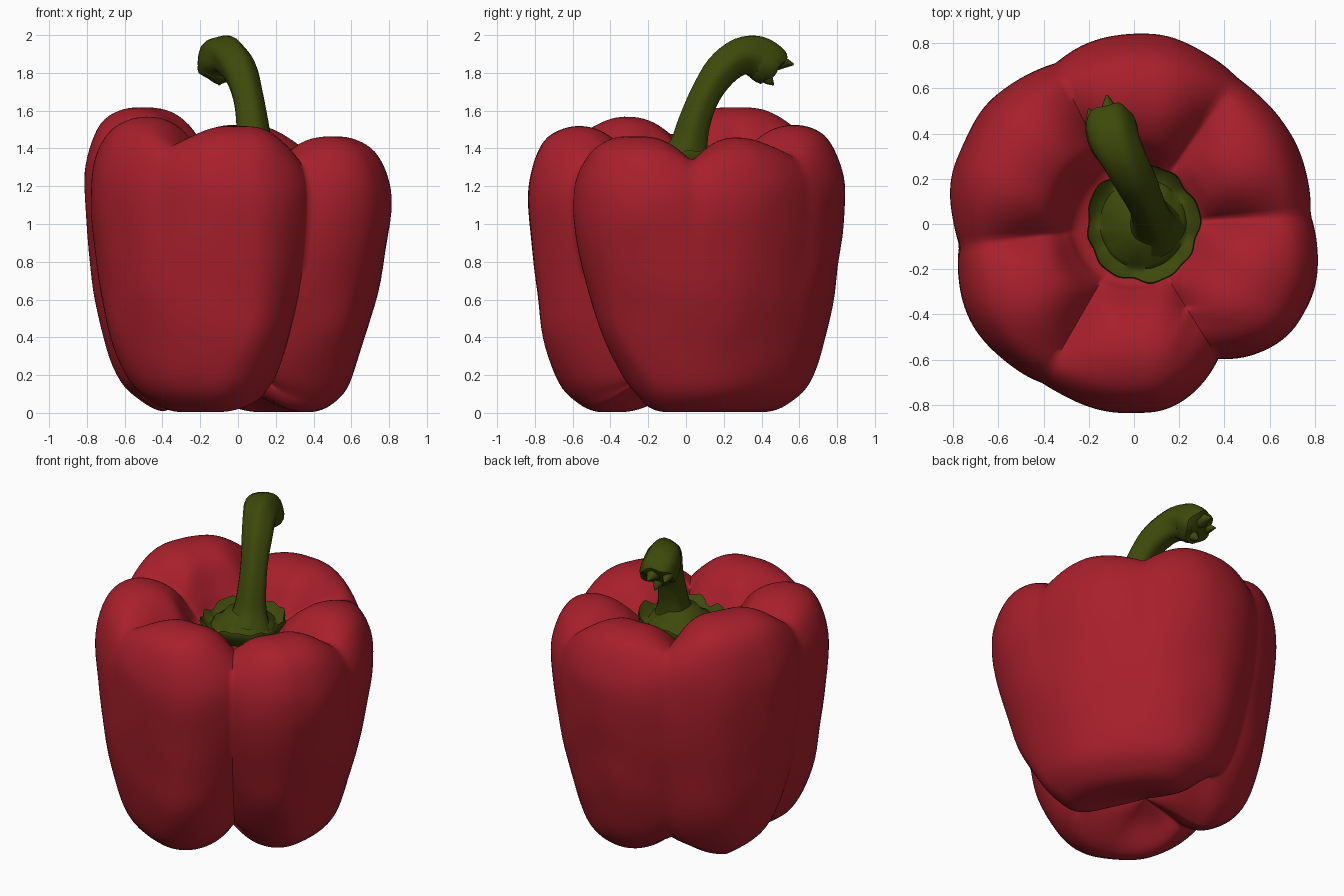
import bpy, bmesh, math
from mathutils import Vector, noise

cube = bpy.data.objects.get("Cube")
if cube:
    bpy.data.objects.remove(cube, do_unlink=True)


def make_material(name, rgb):
    mat = bpy.data.materials.new(name)
    mat.use_nodes = True
    mat.diffuse_color = (*rgb, 1)
    mat.node_tree.nodes["Principled BSDF"].inputs["Base Color"].default_value = (*rgb, 1)
    return mat


red = make_material("pepper red", (0.39, 0.014, 0.025))
green = make_material("stem green", (0.047, 0.066, 0.003))


def loft(name, rings, mat, angle=60):
    """Skin a list of closed rings; the end rings are capped."""
    bm = bmesh.new()
    rows = [[bm.verts.new(p) for p in ring] for ring in rings]
    n = len(rows[0])
    for a, b in zip(rows, rows[1:]):
        for i in range(n):
            j = (i + 1) % n
            bm.faces.new((a[i], a[j], b[j], b[i]))
    bm.faces.new(rows[0][::-1])
    bm.faces.new(rows[-1])
    bmesh.ops.remove_doubles(bm, verts=bm.verts, dist=0.0001)
    bmesh.ops.recalc_face_normals(bm, faces=bm.faces)
    mesh = bpy.data.meshes.new(name)
    bm.to_mesh(mesh)
    bm.free()
    mesh.materials.append(mat)
    obj = bpy.data.objects.new(name, mesh)
    bpy.context.collection.objects.link(obj)
    bpy.ops.object.select_all(action="DESELECT")
    obj.select_set(True)
    bpy.context.view_layer.objects.active = obj
    bpy.ops.object.shade_smooth_by_angle(angle=math.radians(angle))
    return obj


def smooth_path(points, steps):
    """Catmull-Rom samples through tuples of any length."""
    pts = [points[0]] + list(points) + [points[-1]]
    out = []
    for a, b, c, d in zip(pts, pts[1:], pts[2:], pts[3:]):
        for k in range(steps):
            t = k / steps
            out.append([0.5 * (2 * q + (r - p) * t + (2 * p - 5 * q + 4 * r - s) * t * t
                               + (3 * q - p - 3 * r + s) * t ** 3)
                        for p, q, r, s in zip(a, b, c, d)])
    return out + [list(points[-1])]


def ramp(x, lo, hi):
    t = min(max((x - lo) / (hi - lo), 0), 1)
    return t * t * (3 - 2 * t)


# Grooves: angle, side depth, underside strength (zero fades out down the side)
grooves = [(3, 0.05, 0), (55, 0.03, 0), (116, 0.045, 1.5),
           (187, 0.06, 1.2), (240, 0.025, 0), (302, 0.14, 1.5)]
# Lobe following each groove: radius, top height, lower taper
lobes = [(0.80, 1.45, 0.07), (0.84, 1.515, 0.01), (0.835, 1.61, 0.0),
         (0.84, 1.56, 0.0), (0.835, 1.51, -0.02), (0.85, 1.455, 0.14)]
# Profile: radius factor, height, groove cut, groove lift
profile = [(0, 0.2, 0, 0), (0.2, 0.13, 0, 0.04), (0.42, 0.025, 0.5, 0.1),
           (0.55, 0.005, 0.9, 0.11), (0.68, 0.05, 1.3, 0.08), (0.8, 0.16, 1.4, 0.03),
           (0.89, 0.4, 1.2, 0), (0.95, 0.7, 1, 0), (1, 1.08, 1, 0),
           (0.985, 1.27, 1.1, 0), (0.9, 1.43, 1.2, -0.06), (0.76, 1.5, 1.2, -0.12),
           (0.6, 1.5, 0.6, -0.15), (0.46, 1.44, 0.3, -0.12), (0.36, 1.34, 0, -0.05),
           (0.28, 1.27, 0, 0), (0, 1.26, 0, 0)]


def lobe_values(deg):
    """Blend radius, height and taper between neighbouring lobes."""
    count = len(grooves)
    for i in range(count):
        start = grooves[i][0]
        span = (grooves[(i + 1) % count][0] - start) % 360
        t = ((deg - start) % 360) / span
        if t < 1:
            break
    s = abs(2 * t - 1)
    other = lobes[i - 1] if t < 0.5 else lobes[(i + 1) % count]
    return [a + (b - a) * 0.5 * s * s for a, b in zip(lobes[i], other)]


def body_point(deg, rf, z, cut, lift):
    radius, top, taper = lobe_values(deg)
    low = 1 - ramp(z, 0.1, 1.1)
    dent = rise = 0
    for angle, depth, under in grooves:
        away = abs((deg - angle + 180) % 360 - 180)
        x = max(0, 1 - away / (27 + 20 * (1 - ramp(z, 0, 0.5))))
        fade = 1 + low * (under - 1) * 0.6 if under else ramp(z, 0.55, 1.2)
        soft = 0.6 * x * x * (3 - 2 * x) + 0.4 * x ** 4
        dent = max(dent, depth * fade * soft)
        rise = max(rise, (under if lift > 0 else 1) * x ** 2.3)
    r = rf * radius * (1 - taper * low) - cut * dent * min(rf * 1.5, 1)
    height = z + lift * rise + (top - 1.5) * ramp(z, 0.8, 1.45) * ramp(rf, 0.25, 0.5)
    a = math.radians(deg)
    p = Vector((r * math.cos(a), r * math.sin(a), height))
    r += 0.008 * noise.noise(p * 4) * ramp(rf, 0.3, 0.7)
    # The underside hollow sits off centre
    shift = (1 - ramp(rf, 0.1, 0.65)) * (1 - ramp(z, 0.3, 0.6))
    return (r * math.cos(a) - 0.12 * shift, r * math.sin(a) - 0.04 * shift, height)


# Fleshy lobed body
segments = 180
loft("pepper_body", [[body_point(360 * k / segments, *row) for k in range(segments)]
                     for row in smooth_path(profile, 5)], red, 70)

# Frilled leafy collar sitting in the hollow: radius, height, frill amount
collar = [(0.02, 1.25, 0), (0.2, 1.27, 0.3), (0.25, 1.345, 1), (0.245, 1.37, 1),
          (0.215, 1.335, 0.6), (0.19, 1.33, 0.2), (0.175, 1.355, 0.2),
          (0.14, 1.37, 0), (0.1, 1.42, 0), (0.02, 1.43, 0)]
rings = []
for r, z, frill in collar:
    ring = []
    for k in range(72):
        a = math.tau * k / 72
        wave = frill * (0.5 * math.sin(5 * a + 1) + 0.4 * math.sin(8 * a) + 0.3 * math.sin(13 * a + 2))
        rr = r + 0.012 * wave
        ring.append((0.04 + rr * math.cos(a), rr * 1.04 * math.sin(a), z + 0.028 * wave))
    rings.append(ring)
loft("leafy_collar", rings, green)

# Curved stem: x, y, z, radius
stem = [(0.085, -0.01, 1.33, 0.14), (0.08, 0.015, 1.42, 0.1), (0.072, 0.045, 1.54, 0.085),
        (0.05, 0.1, 1.68, 0.08), (0.01, 0.185, 1.81, 0.09), (-0.045, 0.285, 1.885, 0.098),
        (-0.09, 0.37, 1.885, 0.112), (-0.105, 0.43, 1.85, 0.114), (-0.115, 0.46, 1.825, 0.105)]
path = smooth_path(stem, 4)
rings = []
sides = 24
for i, (x, y, z, r) in enumerate(path):
    before, after = path[max(i - 1, 0)], path[min(i + 1, len(path) - 1)]
    tangent = (Vector(after[:3]) - Vector(before[:3])).normalized()
    u = (Vector((1, 0, 0)) - tangent * tangent.x).normalized()
    v = tangent.cross(u)
    jag = 0.008 if i >= len(path) - 2 else 0
    ring = []
    for k in range(sides):
        a = math.tau * k / sides
        rr = r * (1 + 0.04 * math.cos(5 * a))
        ring.append(Vector((x, y, z)) + (u * math.cos(a) + v * math.sin(a)) * rr
                    + tangent * jag * math.sin(5 * a))
    rings.append(ring)
# Rounded cut face at the stem end
end = Vector(path[-1][:3])
rings.append([end + (p - end) * 0.7 + tangent * 0.01 for p in rings[-1]])
loft("stem", rings, green, 50)


# Torn fibres at the stem end
def fibre(name, base, tip, width):
    base, tip = Vector(base), Vector(tip)
    axis = (tip - base).normalized()
    u = axis.orthogonal().normalized()
    v = axis.cross(u)
    loft(name, [[base.lerp(tip, t) + (u * math.cos(math.tau * k / 8) + v * math.sin(math.tau * k / 8))
                 * width * w for k in range(8)] for t, w in ((0, 1), (0.5, 0.7), (1, 0.08))], green)


fibre("upper_fibre", (-0.10, 0.43, 1.87), (-0.12, 0.57, 1.845), 0.06)
fibre("side_fibre", (-0.17, 0.41, 1.86), (-0.2, 0.51, 1.83), 0.045)
fibre("lower_fibre", (-0.1, 0.42, 1.78), (-0.1, 0.465, 1.735), 0.035)
